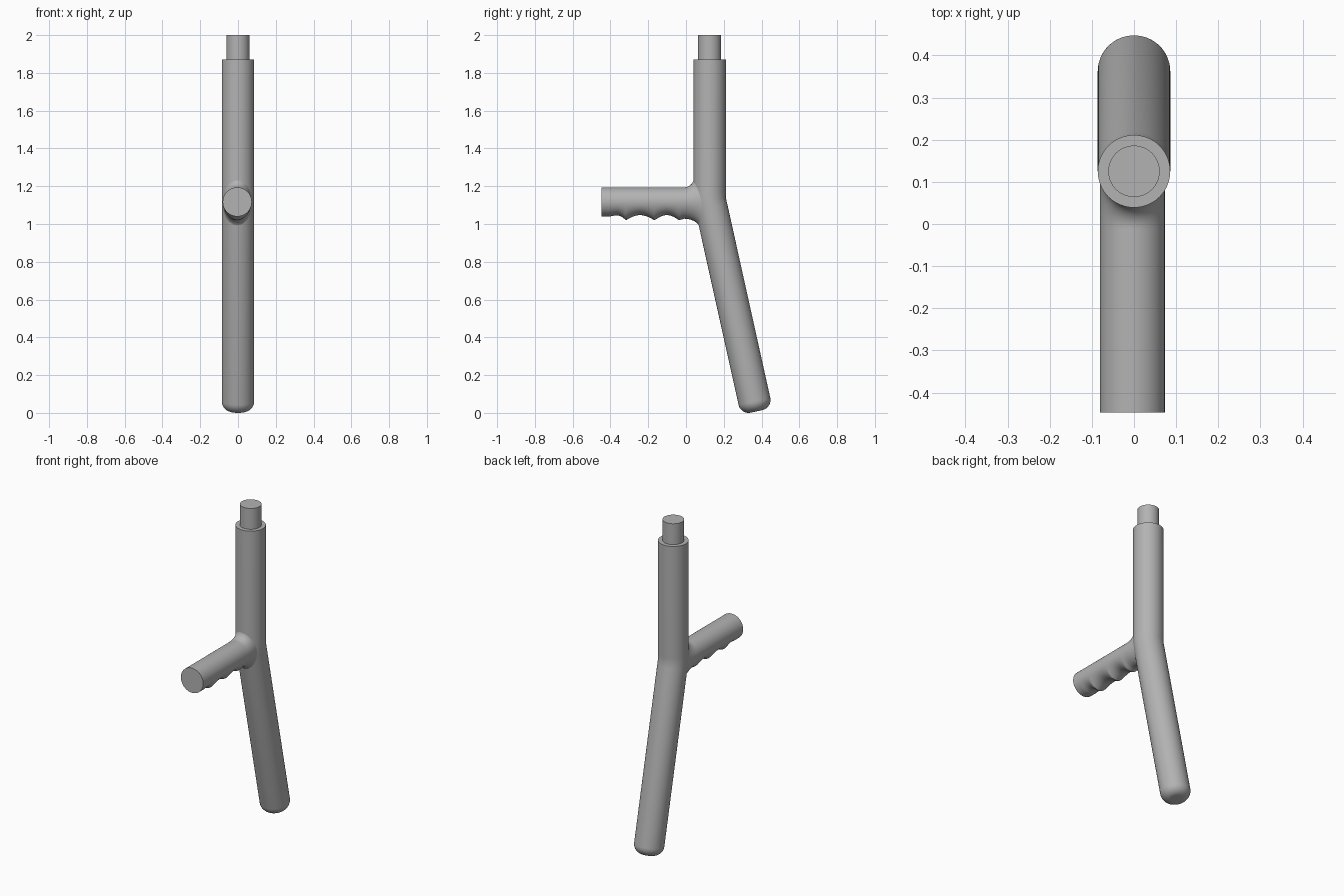
import bpy
import bmesh
from math import sin, cos, pi, sqrt, radians
from mathutils import Vector

cube = bpy.data.objects.get("Cube")
if cube:
    bpy.data.objects.remove(cube, do_unlink=True)

grey = bpy.data.materials.new("matte_grey")
grey.use_nodes = True
grey.diffuse_color = (0.45, 0.45, 0.45, 1)
grey.node_tree.nodes["Principled BSDF"].inputs["Base Color"].default_value = grey.diffuse_color

SIDES = 64
ANGLES = [2 * pi * i / SIDES for i in range(SIDES)]


def loft(name, rings, cap_start=True, cap_end=True):
    """Skin a list of point rings into one smooth object."""
    bm = bmesh.new()
    loops = [[bm.verts.new(p) for p in ring] for ring in rings]
    for a, b in zip(loops, loops[1:]):
        for i in range(SIDES):
            j = (i + 1) % SIDES
            bm.faces.new((a[i], a[j], b[j], b[i]))
    if cap_start:
        bm.faces.new(loops[0][::-1])
    if cap_end:
        bm.faces.new(loops[-1])
    bmesh.ops.recalc_face_normals(bm, faces=bm.faces)
    mesh = bpy.data.meshes.new(name)
    bm.to_mesh(mesh)
    bm.free()
    mesh.materials.append(grey)
    obj = bpy.data.objects.new(name, mesh)
    bpy.context.collection.objects.link(obj)
    bpy.ops.object.select_all(action="DESELECT")
    obj.select_set(True)
    bpy.context.view_layer.objects.active = obj
    bpy.ops.object.shade_smooth_by_angle(angle=radians(32))
    return obj


def ring(centre, axis, radius):
    across = Vector((1, 0, 0))
    up = axis.normalized().cross(across)
    return [centre + radius * (cos(a) * across + sin(a) * up) for a in ANGLES]


# Bent shaft: rounded foot, sloping lower tube, upright upper tube, peg
R, PEG, ROUND = 0.086, 0.061, 0.055
foot = Vector((0, 0.374, 0.008))
bend = Vector((0, 0.125, 1.13))
top = Vector((0, 0.125, 1.87))
slope = (bend - foot).normalized()
upright = Vector((0, 0, 1))

shaft = []
for k in range(11):
    a = k / 10 * pi / 2
    shaft.append(ring(foot + slope * ROUND * (1 - cos(a)), slope, R - ROUND + ROUND * sin(a)))
shaft.append(ring(bend - slope * 0.04, slope, R))
shaft.append(ring(bend, slope + upright, R))
shaft.append(ring(bend + upright * 0.04, upright, R))
shaft.append(ring(top, upright, R))
shaft.append(ring(top, upright, PEG))
shaft.append(ring(top + upright * 0.13, upright, PEG))
loft("bent_shaft_with_peg", shaft)

# Side handle with finger grooves below and a flared root
GRIP, AXIS_X, AXIS_Z = 0.077, -0.004, 1.117
START, ROOT = -0.447, -0.01
RIDGES = (-0.318, -0.167, -0.036)
TALL, DEEP = 0.02, 0.007


def groove(y):
    """How far the underside bulges down at this length."""
    if y < RIDGES[0]:
        t = max(0, (y + 0.4) / (RIDGES[0] + 0.4))
        return TALL * t ** 3 - DEEP * sin(pi * t)
    for a, b in zip(RIDGES, RIDGES[1:]):
        if y <= b:
            return TALL - (TALL + DEEP) * sin(pi * (y - a) / (b - a))
    return TALL * (1 - 0.4 * (y - RIDGES[-1]) / (ROOT - RIDGES[-1]))


def shaft_front(x, z):
    """Front surface of the shaft at a given width and height."""
    lean = slope.y / slope.z
    below = min(0, z - bend.z)
    depth = sqrt(max(0, R * R - x * x))
    return bend.y + lean * below - depth / (slope.z if below < 0 else 1) + 0.002


handle = []
STEPS = 90
for k in range(STEPS + 1):
    y = START + (ROOT - START) * k / STEPS
    loop = []
    for a in ANGLES:
        r = GRIP + groove(y) * max(0, -sin(a))
        loop.append(Vector((AXIS_X + GRIP * cos(a), y, AXIS_Z + r * sin(a))))
    handle.append(loop)

for k in range(1, 13):
    phi = k / 12 * pi / 2
    grow = 1 - cos(phi)
    loop = []
    for a in ANGLES:
        flare = 0.05 if sin(a) > 0 else 0.07
        bulge = groove(ROOT) * max(0, -sin(a))
        x = AXIS_X + GRIP * cos(a)
        end_z = AXIS_Z + (GRIP + flare) * sin(a)
        z = AXIS_Z + (GRIP + bulge * (1 - grow) + flare * grow) * sin(a)
        y = ROOT + (shaft_front(x, end_z) - ROOT) * sin(phi)
        loop.append(Vector((x, y, z)))
    handle.append(loop)
loft("grooved_handle", handle, cap_end=False)
